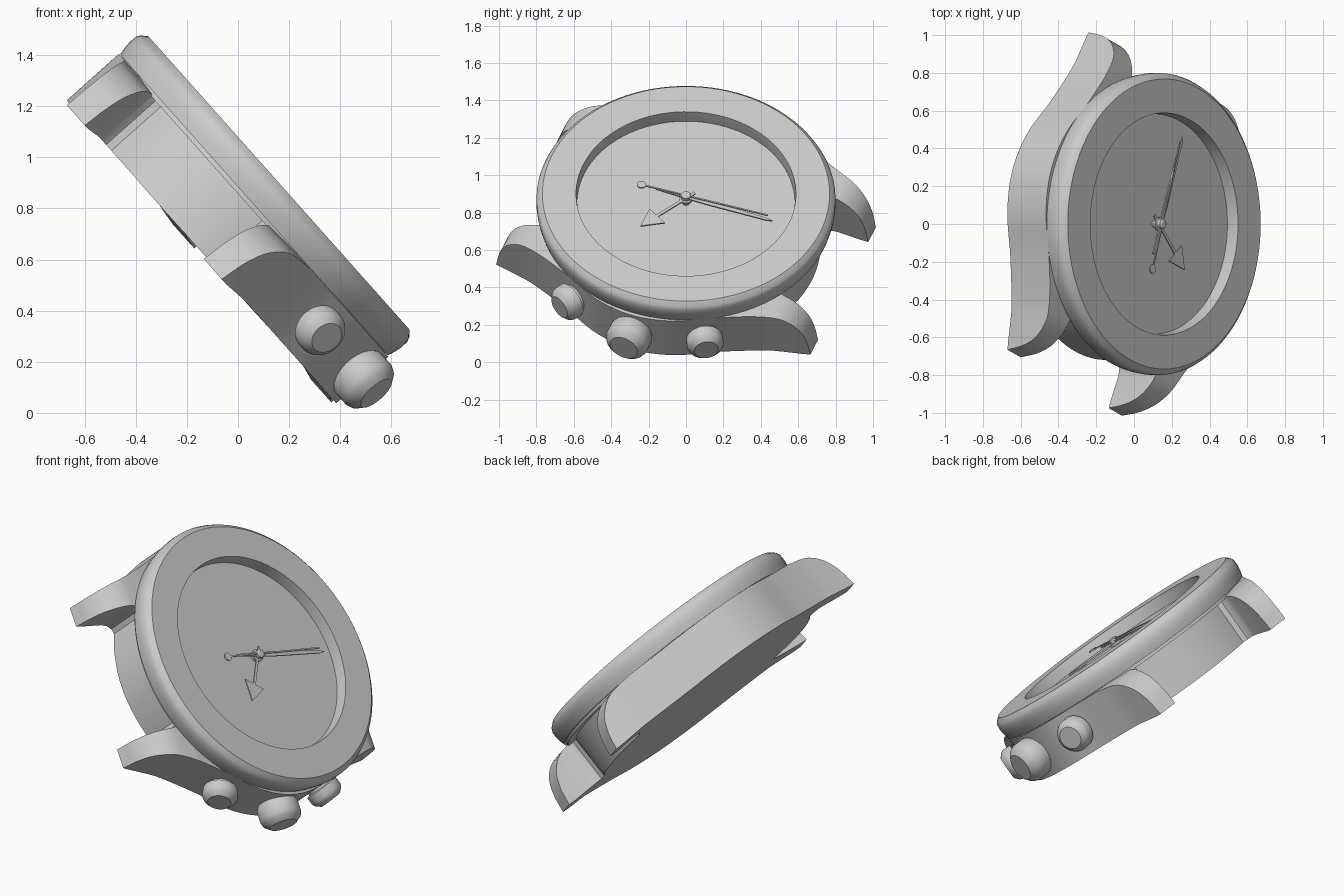
import bpy, bmesh
from math import sin, cos, pi, radians
from mathutils import Matrix, Vector

if "Cube" in bpy.data.objects:
    bpy.data.objects.remove(bpy.data.objects["Cube"])

# Watch frame: local X = crown side, Y = twelve o'clock, Z = out of the dial
n = Vector((0.747, 0, 0.665)).normalized()
b = Vector((0, 1, 0))
a = b.cross(n)
t = radians(-21)
X, Y = a * cos(t) + b * sin(t), b * cos(t) - a * sin(t)
FRAME = Matrix.Translation(a * -0.566) @ Matrix((X, Y, n)).transposed().to_4x4()


def smooth(ob, angle=30):
    bpy.ops.object.select_all(action='DESELECT')
    ob.select_set(True)
    bpy.context.view_layer.objects.active = ob
    bpy.ops.object.shade_smooth_by_angle(angle=radians(angle))


def finish(name, bm, mat=Matrix(), shade=True):
    bmesh.ops.remove_doubles(bm, verts=bm.verts, dist=1e-5)
    bmesh.ops.recalc_face_normals(bm, faces=bm.faces)
    me = bpy.data.meshes.new(name)
    bm.to_mesh(me)
    bm.free()
    ob = bpy.data.objects.new(name, me)
    bpy.context.collection.objects.link(ob)
    ob.matrix_world = FRAME @ mat
    if shade:
        smooth(ob)
    return ob


def lathe(name, profile, mat=Matrix(), steps=96):
    bm = bmesh.new()
    vs = [bm.verts.new((r, 0, z)) for r, z in profile]
    es = [bm.edges.new(p) for p in zip(vs, vs[1:])]
    bmesh.ops.spin(bm, geom=vs + es, axis=(0, 0, 1), cent=(0, 0, 0),
                   angle=2 * pi, steps=steps, use_merge=True)
    return finish(name, bm, mat)


def prism(name, pts, z0, z1, mat=Matrix(), shade=True):
    bm = bmesh.new()
    f = bm.faces.new([bm.verts.new((x, y, z0)) for x, y in pts])
    g = bmesh.ops.extrude_face_region(bm, geom=[f])['geom']
    bmesh.ops.translate(bm, vec=(0, 0, z1 - z0),
                        verts=[v for v in g if isinstance(v, bmesh.types.BMVert)])
    return finish(name, bm, mat, shade)


def spline(p, k=6):
    # smooth curve through the points
    q = [Vector(v) for v in p]
    q = [2 * q[0] - q[1]] + q + [2 * q[-1] - q[-2]]
    out = []
    for i in range(1, len(q) - 2):
        p0, p1, p2, p3 = q[i - 1:i + 3]
        for s in range(k):
            u = s / k
            out.append(0.5 * (2 * p1 + (p2 - p0) * u + (2 * p0 - 5 * p1 + 4 * p2 - p3) * u * u
                              + (3 * p1 - p0 - 3 * p2 + p3) * u ** 3))
    return [tuple(v) for v in out] + [tuple(p[-1])]


# Case with four lugs: plan outline intersected with the curved side profile
side = [(.475, .95), (.51, .82), (.56, .66), (.655, .44), (.765, .22), (.805, 0)]
right = spline(side + [(x, -y) for x, y in side[-2::-1]])
R, w = 0.72, 0.375
ang0 = 0.46
arc = [(R * sin(ang0 * k / 10), -R * cos(ang0 * k / 10)) for k in range(10, -11, -1)]
fillet = [(w, -.98), (w, -.72), (w - .008, -.68), (w - .026, -.655)]
lower = fillet + arc + [(-x, y) for x, y in fillet[::-1]]
outline = right + lower + [(-x, -y) for x, y in right] + [(-x, -y) for x, y in lower]
case = prism("case_and_lugs", outline, 0.25, 0.65, shade=False)
top = spline([(.60, .586), (.74, .565), (.83, .50), (.877, .41), (.90, .30)])
half = top + [(.86, .30), (.70, .312)]
prof = half + [(-y, z) for y, z in half[::-1]]
to_side = Matrix(((0, 0, 1, 0), (1, 0, 0, 0), (0, 1, 0, 0), (0, 0, 0, 1)))
cutter = prism("side_cutter", prof, -1.2, 1.2, to_side, shade=False)
cutter.hide_render = True
mod = case.modifiers.new("side", 'BOOLEAN')
mod.operation, mod.object, mod.solver = 'INTERSECT', cutter, 'EXACT'
bpy.context.view_layer.objects.active = case
bpy.ops.object.modifier_apply(modifier=mod.name)
bpy.data.objects.remove(cutter)
smooth(case)

# Bezel ring and recessed dial
lathe("bezel", [(.582, .57), (.775, .57), (.775, .588), (.788, .588), (.796, .62), (.80, .65),
                (.799, .68), (.791, .697), (.768, .718), (.588, .718),
                (.582, .66), (.582, .57)])
lathe("dial", [(0, .60), (.585, .60), (.585, .648), (0, .648)])

# Crown and two pushers, pointing outwards
def radial(deg, z):
    return (Matrix.Translation((0, 0, z)) @ Matrix.Rotation(radians(deg), 4, 'Z')
            @ Matrix.Rotation(pi / 2, 4, 'Y'))

lathe("crown", [(0, .70), (.11, .70), (.11, .80), (.118, .815), (.118, .88),
                (.108, .905), (.078, .93), (0, .93)], radial(0, .455), 48)
for name, deg in (("upper_pusher", 28), ("lower_pusher", -28.5)):
    lathe(name, [(0, .66), (.08, .66), (.08, .80), (.098, .805), (.098, .85), (.09, .868),
                 (.065, .89), (0, .89)], radial(deg, .455), 48)

# Hands (each drawn pointing along +Y)
def hand(name, pts, z, deg, th=0.008):
    return prism(name, pts + [(-x, y) for x, y in pts[::-1] if x],
                 z, z + th, Matrix.Rotation(radians(deg), 4, 'Z'))

hand("hour_hand_stem", [(.008, -.06), (.008, .22)], .678, -119.5)
hand("hour_hand_arrow", [(.065, .20), (0, .315)], .678, -119.5)
hand("minute_hand", [(.006, -.17), (.012, 0), (.014, .12), (.008, .46), (0, .495)], .69, 0.5)
hand("second_hand", [(.004, -.23), (.004, .46)], .702, 3, .006)
lathe("second_hand_counterweight", [(0, .70), (.024, .70), (.024, .708), (0, .708)],
      Matrix.Rotation(radians(3), 4, 'Z') @ Matrix.Translation((0, -.25, 0)), 24)
lathe("hand_hub", [(0, .64), (.02, .64), (.02, .672), (.036, .674), (.036, .686), (.026, .688),
                   (.026, .71), (.016, .716), (0, .716)], steps=32)
